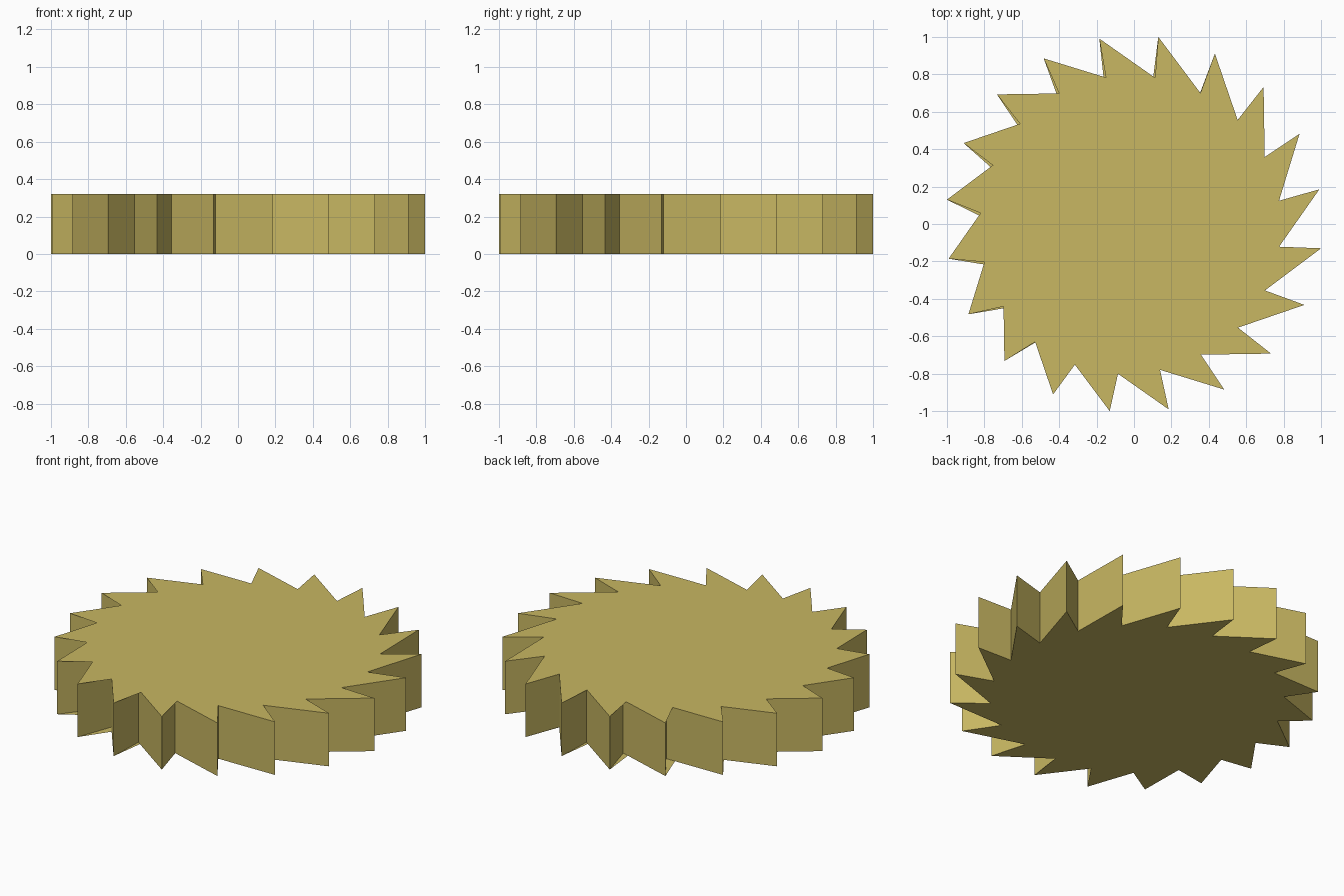
import bpy, bmesh, math

if "Cube" in bpy.data.objects:
    bpy.data.objects.remove(bpy.data.objects["Cube"])

TEETH = 20
TIP_R, ROOT_R = 1.0084, 0.785
TIP_A, ROOT_A = math.radians(10.6), math.radians(9.1)
HEIGHT = 0.32

gold = bpy.data.materials.new("dull_gold")
gold.diffuse_color = (0.578, 0.474, 0.122, 1)
gold.use_nodes = True
gold.node_tree.nodes["Principled BSDF"].inputs["Base Color"].default_value = gold.diffuse_color


def outline(bm, z):
    """Saw-tooth ring, alternating tip and root."""
    ring = []
    for k in range(TEETH):
        step = k * math.tau / TEETH
        for r, a in ((TIP_R, TIP_A), (ROOT_R, ROOT_A)):
            ring.append(bm.verts.new((r * math.cos(a + step), r * math.sin(a + step), z)))
    return ring


bm = bmesh.new()
low, high = outline(bm, 0), outline(bm, HEIGHT)
# off-centre cap hubs, so each cap webs slightly over the notches on one side
low_hub = bm.verts.new((-0.04, -0.34, 0))
high_hub = bm.verts.new((0.03, -0.28, HEIGHT))
n = len(low)
for i in range(n):
    j = (i + 1) % n
    bm.faces.new((low[i], low[j], high[j], high[i]))   # tooth wall
    bm.faces.new((high_hub, high[i], high[j]))         # top cap
    bm.faces.new((low_hub, low[j], low[i]))            # bottom cap

mesh = bpy.data.meshes.new("ratchet_wheel")
bm.to_mesh(mesh)
bm.free()
mesh.materials.append(gold)
wheel = bpy.data.objects.new("ratchet_wheel", mesh)
bpy.context.collection.objects.link(wheel)
